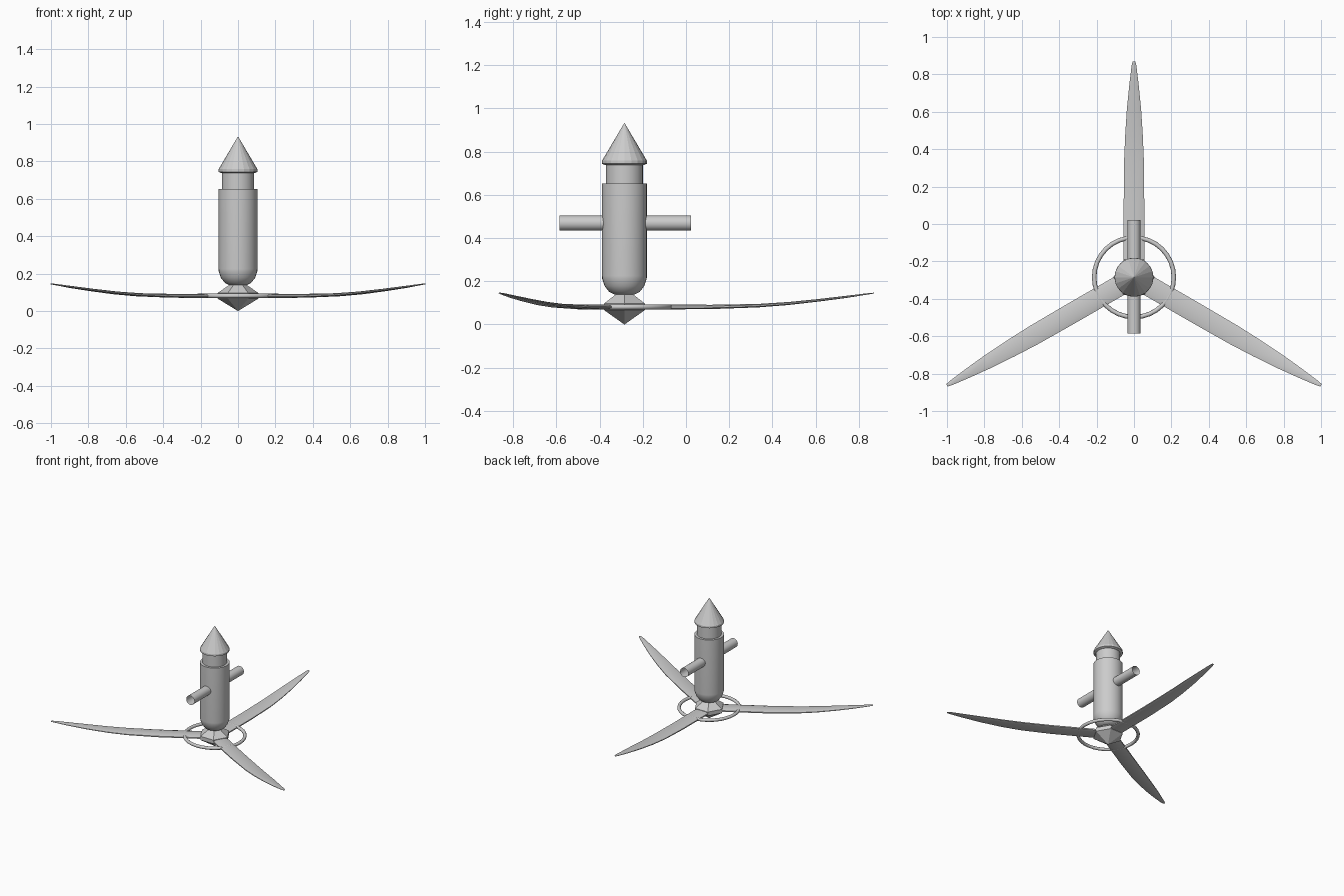
import bpy, bmesh, math
from mathutils import Matrix

if "Cube" in bpy.data.objects:
    bpy.data.objects.remove(bpy.data.objects["Cube"])

CY = -0.285  # y position of the vertical main axis


def make_object(name, verts, faces, smooth_angle=None):
    mesh = bpy.data.meshes.new(name)
    mesh.from_pydata(verts, [], faces)
    bm = bmesh.new()
    bm.from_mesh(mesh)
    bmesh.ops.recalc_face_normals(bm, faces=bm.faces)
    bm.to_mesh(mesh)
    bm.free()
    obj = bpy.data.objects.new(name, mesh)
    bpy.context.collection.objects.link(obj)
    if smooth_angle:
        bpy.ops.object.select_all(action='DESELECT')
        obj.select_set(True)
        bpy.context.view_layer.objects.active = obj
        bpy.ops.object.shade_smooth_by_angle(angle=math.radians(smooth_angle))
    return obj


def loft(name, rings, smooth_angle=None, caps=True):
    """Skin a list of equal-length closed cross-sections."""
    n = len(rings[0])
    verts = [p for ring in rings for p in ring]
    faces = [(i * n + j, i * n + (j + 1) % n, (i + 1) * n + (j + 1) % n, (i + 1) * n + j)
             for i in range(len(rings) - 1) for j in range(n)]
    if caps:
        faces += [tuple(range(n)), tuple(range(len(verts) - n, len(verts)))]
    return make_object(name, verts, faces, smooth_angle)


def turned(name, profile, sides, smooth_angle=None):
    """Lathe (radius, z) points around the main axis."""
    rings = [[(r * math.cos(2 * math.pi * k / sides),
               CY + r * math.sin(2 * math.pi * k / sides), z) for k in range(sides)]
             for r, z in profile]
    return loft(name, rings, smooth_angle)


# Main body, neck and pointed cap
turned("body", [(0.045, 0.138), (0.07, 0.15), (0.092, 0.178), (0.103, 0.212),
                (0.104, 0.225), (0.104, 0.652)], 32, 30)
turned("neck", [(0.086, 0.645), (0.086, 0.745)], 24, 30)
turned("pointed_cap", [(0.09, 0.738), (0.104, 0.744), (0.104, 0.758), (0.001, 0.932)], 20)

# Six-sided hub
turned("hub", [(0.001, 0.0), (0.11, 0.067), (0.11, 0.096), (0.045, 0.14)], 6)

# Open cross tube
tube = [[(0.035 * math.cos(2 * math.pi * k / 24), y, 0.469 + 0.035 * math.sin(2 * math.pi * k / 24))
         for k in range(24)] for y in (-0.585, 0.022)]
loft("cross_tube", tube, 30, caps=False)

# Ring around the hub
bpy.ops.mesh.primitive_torus_add(location=(0, CY, 0.081), major_radius=0.213, minor_radius=0.012,
                                 major_segments=32, minor_segments=10)
ring = bpy.context.object
ring.name = "hub_ring"
bpy.ops.object.shade_smooth()

# Three upswept blades: (distance, half width, height, half thickness)
stations = [(0.07, 0.055, 0.081, 0.012), (0.40, 0.055, 0.081, 0.010), (0.62, 0.053, 0.087, 0.008),
            (0.76, 0.047, 0.097, 0.007), (0.90, 0.038, 0.112, 0.006), (1.03, 0.025, 0.128, 0.005),
            (1.13, 0.013, 0.142, 0.003), (1.155, 0.007, 0.145, 0.002)]
for i in range(3):
    sections = [[(-w, d, z - 0.4 * t), (-w * 0.6, d, z - t), (w * 0.6, d, z - t), (w, d, z - 0.4 * t),
                 (w, d, z + 0.4 * t), (w * 0.6, d, z + t), (-w * 0.6, d, z + t), (-w, d, z + 0.4 * t)]
                for d, w, z, t in stations]
    blade = loft("blade_%d" % (i + 1), sections, 30)
    blade.data.transform(Matrix.Translation((0, CY, 0)) @ Matrix.Rotation(i * 2 * math.pi / 3, 4, 'Z'))
